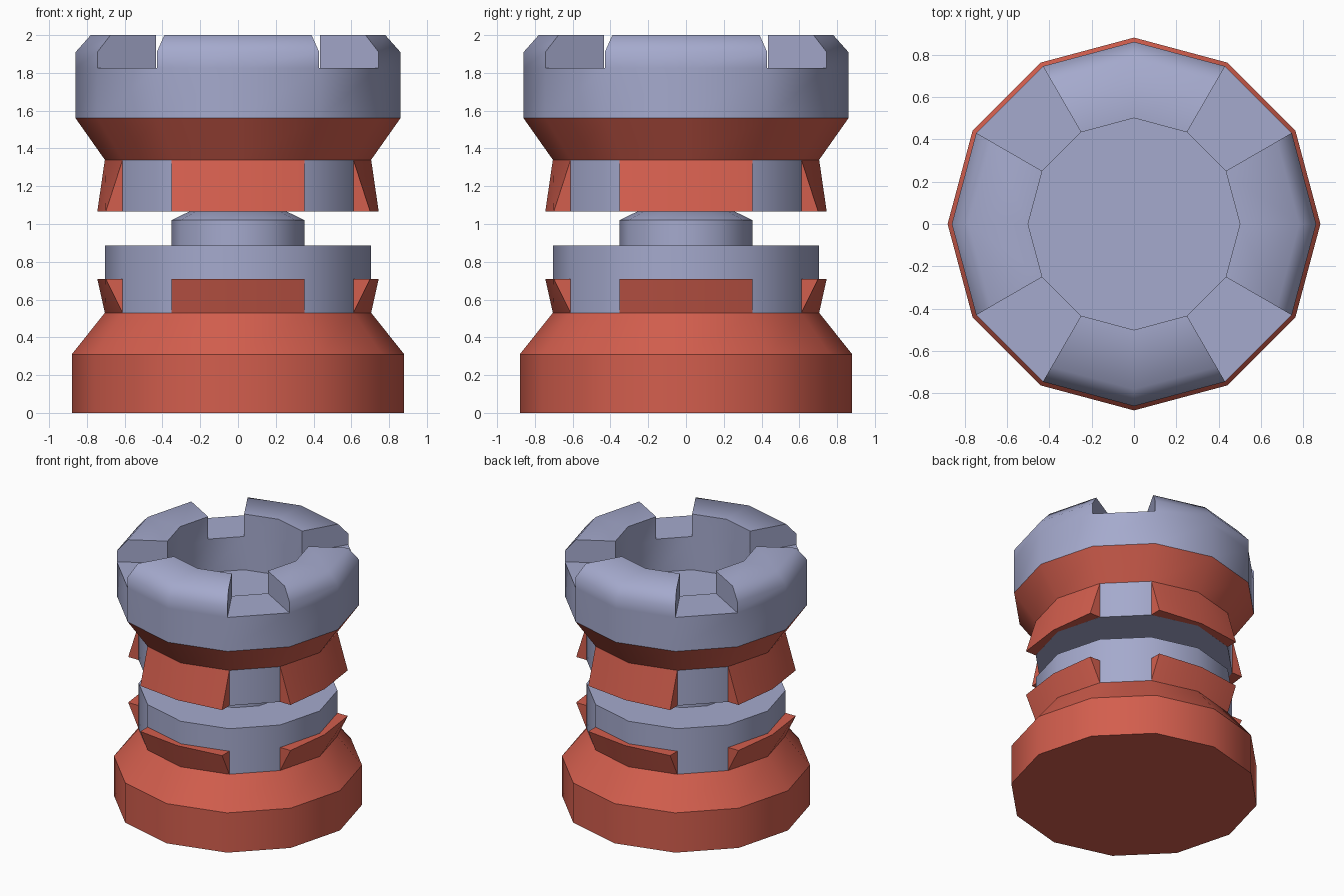
import bpy
import bmesh
from math import sin, cos, pi, radians

if "Cube" in bpy.data.objects:
    bpy.data.objects.remove(bpy.data.objects["Cube"], do_unlink=True)

SIDES = 12
STEP = 2 * pi / SIDES


def material(name, rgb):
    mat = bpy.data.materials.new(name)
    mat.use_nodes = True
    colour = (*rgb, 1.0)
    mat.diffuse_color = colour
    mat.node_tree.nodes["Principled BSDF"].inputs["Base Color"].default_value = colour
    return mat


RED = material("brick_red", (0.65, 0.112, 0.075))
GREY = material("blue_grey", (0.375, 0.40, 0.61))


def finish(bm, name, mat, angle):
    """Turn a bmesh into an object with smooth faces and sharp corners."""
    bmesh.ops.recalc_face_normals(bm, faces=bm.faces[:])
    mesh = bpy.data.meshes.new(name)
    bm.to_mesh(mesh)
    bm.free()
    mesh.materials.append(mat)
    obj = bpy.data.objects.new(name, mesh)
    bpy.context.collection.objects.link(obj)
    bpy.ops.object.select_all(action='DESELECT')
    obj.select_set(True)
    bpy.context.view_layer.objects.active = obj
    bpy.ops.object.shade_smooth_by_angle(angle=radians(angle))
    return obj


def rings(bm, profile):
    """One ring of vertices for each (radius, height) point."""
    return [[bm.verts.new((r * cos(k * STEP), r * sin(k * STEP), z))
             for k in range(SIDES)] for r, z in profile]


def band(bm, low, high, k):
    n = (k + 1) % SIDES
    return bm.faces.new((low[k], low[n], high[n], high[k]))


def lathe(name, mat, profile):
    bm = bmesh.new()
    loops = rings(bm, profile)
    for low, high in zip(loops, loops[1:]):
        for k in range(SIDES):
            band(bm, low, high, k)
    bm.faces.new(loops[0])
    bm.faces.new(loops[-1])
    return finish(bm, name, mat, 35)


def flange(name, z_root, z_lip, quarter):
    """Flared wedge on one side of the core, two sectors wide."""
    bm = bmesh.new()
    sections = []
    for y, x_root, x_lip in ((-0.353, 0.611, 0.70), (0, 0.705, 0.745), (0.353, 0.611, 0.70)):
        sections.append([bm.verts.new(p) for p in (
            (x_root, y, z_root), (x_lip, y, z_lip), (x_root, y, z_lip))])
    for a, b in zip(sections, sections[1:]):
        for i in range(3):
            j = (i + 1) % 3
            bm.faces.new((a[i], a[j], b[j], b[i]))
    bm.faces.new(sections[0])
    bm.faces.new(sections[-1])
    obj = finish(bm, name, RED, 35)
    obj.rotation_euler.z = quarter * pi / 2


def slotted_ring():
    """Hollow head with a rounded rim and four radial slots."""
    bm = bmesh.new()
    outer_low, outer_mid, outer_top, rim, inner_top, inner_mid, inner_low = rings(bm, (
        (0.86, 1.56), (0.86, 1.825), (0.86, 1.91), (0.78, 2.0),
        (0.5, 2.0), (0.5, 1.825), (0.5, 1.565)))
    upper = (outer_mid, outer_top, rim, inner_top, inner_mid)
    for k in range(SIDES):
        band(bm, outer_low, outer_mid, k)
        band(bm, inner_mid, inner_low, k)
        if k % 3 == 1:
            # slot floor and its two side walls
            band(bm, outer_mid, inner_mid, k)
            for side in (k, k + 1):
                bm.faces.new([loop[side] for loop in upper])
        else:
            for low, high in zip(upper, upper[1:]):
                band(bm, low, high, k)
    bm.faces.new(inner_low)
    bm.faces.new(outer_low)
    finish(bm, "slotted_head", GREY, 50)


# Lower half: base, core and the narrow stub
lathe("base", RED, ((0.88, 0), (0.88, 0.31), (0.705, 0.53)))
lathe("lower_core", GREY, ((0.705, 0.53), (0.705, 0.885)))
lathe("stub", GREY, ((0.352, 0.885), (0.352, 1.02), (0.26, 1.065)))

# Upper half: core, collar and head
lathe("upper_core", GREY, ((0.705, 1.065), (0.705, 1.34)))
lathe("upper_collar", RED, ((0.705, 1.34), (0.86, 1.56)))
slotted_ring()

# Flared flanges on the four sides of both cores
for q in range(4):
    flange(f"lower_flange_{q + 1}", 0.53, 0.71, q)
    flange(f"upper_flange_{q + 1}", 1.34, 1.065, q)
